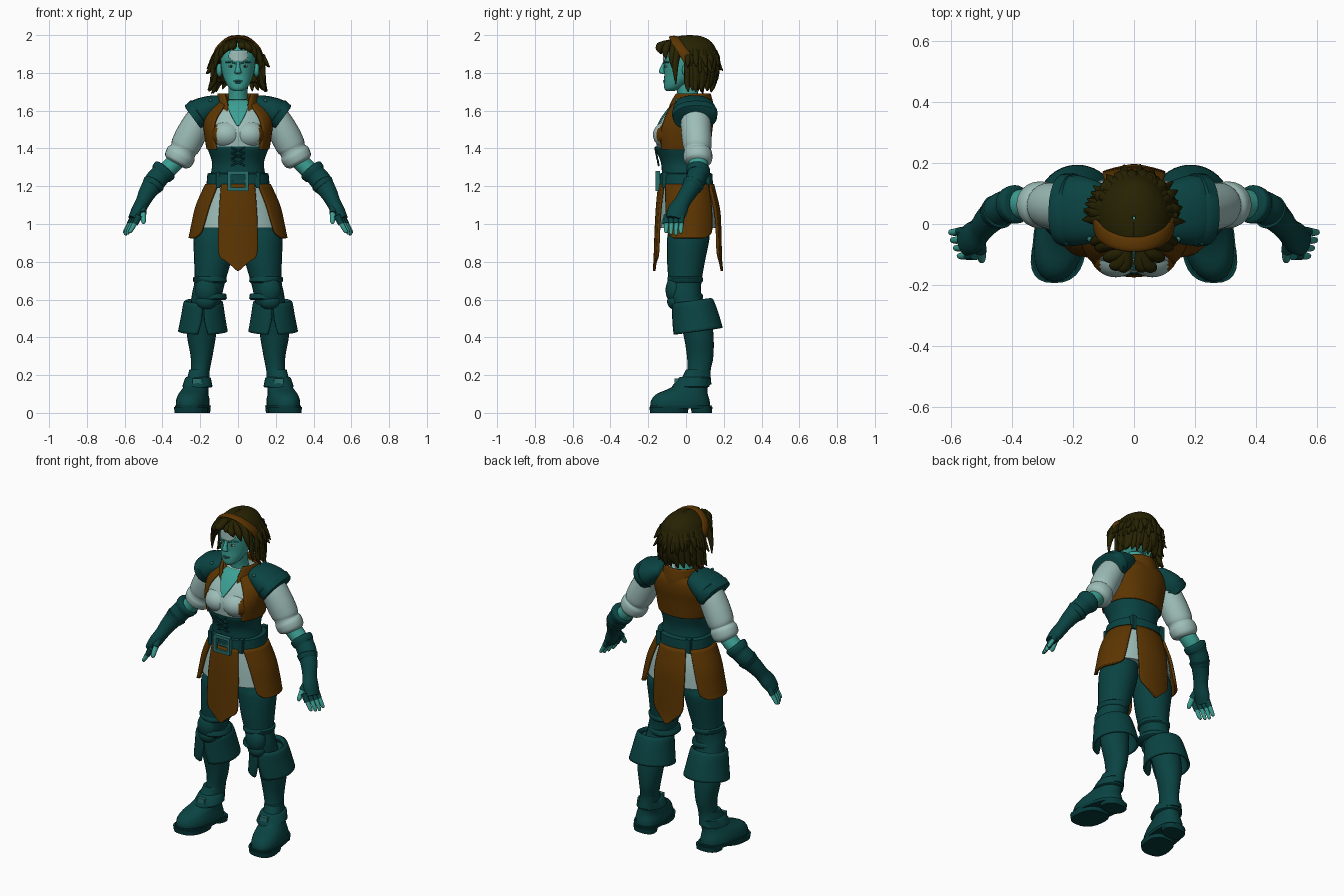
import bpy, bmesh, math, random
from mathutils import Vector, Matrix

random.seed(4)
COLOURS = {
    "dark_teal_leather": (0.003, 0.056, 0.055), "deep_teal_sole": (0.002, 0.042, 0.044),
    "teal_skin": (0.045, 0.35, 0.295), "pale_cloth": (0.34, 0.51, 0.48),
    "brown_cloth": (0.108, 0.036, 0.0005), "dark_hair": (0.020, 0.016, 0.0008),
    "teal_metal": (0.022, 0.16, 0.15)}
MATS = {}
for key, c in COLOURS.items():
    MATS[key] = bpy.data.materials.new(key)
    MATS[key].diffuse_color = (*c, 1)
LEATHER, SOLE, SKIN, CLOTH, BROWN, HAIR, METAL = COLOURS


def finish(name, bm, mats, mirror=False, thick=0, rule=None):
    bmesh.ops.recalc_face_normals(bm, faces=bm.faces)
    me = bpy.data.meshes.new(name)
    bm.to_mesh(me)
    bm.free()
    for m in mats:
        me.materials.append(MATS[m])
    for p in me.polygons:
        p.use_smooth = True
        if rule:
            p.material_index = rule(p.center)
    me.set_sharp_from_angle(angle=math.radians(45))
    ob = bpy.data.objects.new(name, me)
    bpy.context.collection.objects.link(ob)
    if thick:
        s = ob.modifiers.new("thickness", "SOLIDIFY")
        s.thickness, s.offset = thick, 0
    if mirror:
        ob.modifiers.new("mirror", "MIRROR")
    return ob


def smooth(rows, k):
    """Catmull-Rom through the rows."""
    out = []
    for i in range(len(rows) - 1):
        p = [rows[max(0, min(len(rows) - 1, i + d))] for d in (-1, 0, 1, 2)]
        for s in range(k):
            t = s / k
            out.append(tuple(0.5 * (2 * b + (c - a) * t + (2 * a - 5 * b + 4 * c - d) * t * t
                                    + (3 * b - a - 3 * c + d) * t ** 3) for a, b, c, d in zip(*p)))
    return out + [rows[-1]]


def spow(v, e):
    return math.copysign(abs(v) ** e, v)


def loft(name, mats, paths, n=24, k=4, follow=False, mirror=False, thick=0, e=1.0, rule=None, warp=None):
    """Rows are x, y, z, rx, ry and, for an open sheet, start and end angle from the front."""
    bm = bmesh.new()
    for path in paths:
        rows = smooth(path, k)
        sheet = len(rows[0]) == 7
        rings = []
        for i, r in enumerate(rows):
            c = Vector(r[:3])
            u, v = Vector((1, 0, 0)), Vector((0, 1, 0))
            if follow:
                t = (Vector(rows[min(i + 1, len(rows) - 1)][:3]) - Vector(rows[max(i - 1, 0)][:3])).normalized()
                v = (v - t * v.dot(t)).normalized()
                u = v.cross(t)
            ring = []
            for j in range(n):
                a = r[5] + (r[6] - r[5]) * j / (n - 1) if sheet else 2 * math.pi * j / n
                co = c + u * (r[3] * spow(math.sin(a), e)) - v * (r[4] * spow(math.cos(a), e))
                ring.append(bm.verts.new(warp(co) if warp else co))
            rings.append(ring)
        for lo, hi in zip(rings, rings[1:]):
            for j in range(n - 1 if sheet else n):
                m = (j + 1) % n
                bm.faces.new((lo[j], lo[m], hi[m], hi[j]))
        if not sheet:
            bm.faces.new(rings[0])
            bm.faces.new(rings[-1])
    return finish(name, bm, mats, mirror, thick, rule)


def ball(name, mat, items, mirror=False, rule=None, seg=24):
    bm = bmesh.new()
    for c, r in items:
        bmesh.ops.create_uvsphere(bm, u_segments=seg, v_segments=seg * 2 // 3, radius=1,
                                  matrix=Matrix.Translation(c) @ Matrix.Diagonal((*r, 1)))
    return finish(name, bm, mat, mirror, rule=rule)


def boxes(name, mat, items, mirror=False):
    bm = bmesh.new()
    for c, s in items:
        bmesh.ops.create_cube(bm, size=1, matrix=Matrix.Translation(c) @ Matrix.Diagonal((*s, 1)))
    return finish(name, bm, mat, mirror)


TAU = 2 * math.pi

# Shirt, vest and corset
torso = [(0, -.018, 1.395, .152, .136), (0, -.018, 1.42, .158, .138), (0, -.016, 1.49, .168, .142),
         (0, .005, 1.56, .172, .13), (0, .025, 1.62, .145, .105), (0, .03, 1.66, .08, .07)]
loft("shirt", [CLOTH], [torso], n=40, e=.88)
gaps = (.72, .74, .76, .62, .45, .5)
loft("vest", [BROWN], [[(x, y, z, a + .008, b + .008, g, TAU - g) for (x, y, z, a, b), g in zip(torso, gaps)]],
     n=48, e=.88, thick=.01)
ball("shirt_bust", [CLOTH, BROWN], [((.06, -.085, 1.472), (.088, .09, .076))], True,
     lambda c: int(c.x > .11), 48)
loft("open_neckline", [SKIN], [[(0, -.008, 1.52, .171, .141, -.02, .02), (0, .005, 1.56, .175, .134, -.13, .13),
     (0, .025, 1.62, .147, .109, -.34, .34), (0, .03, 1.655, .085, .075, -.7, .7)]], thick=.008, e=.88)
loft("collar", [BROWN], [[(0, .02, 1.57, .135, .122, .44, TAU - .44), (0, .022, 1.63, .112, .118, .5, TAU - .5),
     (0, .025, 1.69, .102, .1, .74, TAU - .74)]], n=32, thick=.012)
loft("corset", [LEATHER], [[(0, 0, 1.2, .16, .132), (0, -.008, 1.27, .143, .12), (0, -.012, 1.33, .138, .122),
     (0, -.018, 1.395, .16, .143), (0, -.018, 1.41, .162, .144)]], n=40, e=.9)
loft("corset_laces", [LEATHER], [[(-s * .035, -.143 - (z - 1.3) * .2, z, .005, .005),
     (s * .035, -.148 - (z - 1.3) * .2, z + .03, .005, .005)]
     for s in (-1, 1) for z in (1.31, 1.345, 1.375)], n=8, k=1, follow=True)

# Belt and buckle
loft("belt", [LEATHER], [[(0, 0, 1.195, .162, .135), (0, 0, 1.2, .168, .143), (0, 0, 1.265, .162, .14),
     (0, 0, 1.27, .155, .13)]], n=40, k=1, e=.92)
boxes("belt_buckle", [METAL], [((0, -.15, 1.185), (.11, .025, .018)), ((0, -.15, 1.272), (.11, .025, .018)),
      ((-.047, -.15, 1.228), (.018, .025, .09)), ((.047, -.15, 1.228), (.018, .025, .09)),
      ((.01, -.153, 1.228), (.08, .012, .012))])
boxes("belt_loops", [LEATHER], [((.105, -.112, 1.232), (.022, .03, .085)), ((.1, .112, 1.232), (.03, .03, .085))], True)

# Shirt tail and skirt panels
loft("shirt_tail", [CLOTH], [[(0, .005, 1.21, .157, .128), (0, .012, 1.1, .203, .142), (0, .012, .98, .226, .147)]],
     n=40, e=.93)
loft("front_skirt_panel", [BROWN], [[(0, 0, 1.21, .165, .141, -.55, .55), (0, 0, 1.1, .2, .152, -.5, .5),
     (0, 0, .98, .23, .159, -.46, .46), (0, 0, .84, .24, .164, -.43, .43), (0, 0, .8, .24, .166, -.25, .25),
     (0, 0, .752, .24, .168, -.015, .015)]], thick=.014)
loft("back_skirt_panel", [BROWN], [[(0, .01, 1.21, .165, .132, 2.6, TAU - 2.6), (0, .015, 1.08, .2, .158, 2.62, TAU - 2.62),
     (0, .015, .98, .225, .165, 2.68, TAU - 2.68), (0, .015, .85, .235, .168, 2.72, TAU - 2.72),
     (0, .015, .8, .235, .17, 2.9, TAU - 2.9), (0, .015, .752, .235, .175, 3.12, TAU - 3.12)]], thick=.014)
loft("side_skirt_panel", [BROWN], [[(0, .005, 1.21, .167, .14, .68, 2.45), (0, .012, 1.1, .216, .156, .75, 2.42),
     (0, .015, 1.0, .24, .165, .83, 2.36), (0, .015, .95, .25, .168, .9, 2.3), (0, .015, .925, .256, .168, 1.1, 2.05)]],
     thick=.014, mirror=True, e=.95)

# Trousers, knee pads and boots
loft("trouser_leg", [LEATHER], [[(.09, .02, 1.1, .085, .095), (.118, .015, .97, .1, .106), (.125, .012, .92, .11, .112),
     (.135, 0, .8, .097, .1), (.148, -.005, .7, .082, .088), (.165, -.005, .62, .08, .085), (.18, .03, .5, .075, .08)]],
     mirror=True)
ball("knee_pad", [LEATHER], [((.165, -.06, .65), (.062, .048, .075)), ((.168, -.055, .59), (.055, .045, .045))], True)
loft("knee_strap", [LEATHER], [[(.148, -.005, z - .018, .08, .086), (.148, -.005, z - .01, .089, .094),
     (.15, -.005, z + .01, .089, .094), (.148, -.005, z + .018, .08, .088)] for z in (.705, .615)], k=1, mirror=True)
loft("boot_shaft", [LEATHER], [[(.183, .035, .57, .085, .09), (.193, .065, .42, .078, .08), (.193, .075, .3, .058, .07),
     (.2, .068, .22, .05, .062), (.21, .06, .15, .06, .075)]], mirror=True)
loft("boot_cuff", [LEATHER], [[(.183, .033, .575, .085, .09, .03, TAU - .03), (.184, .035, .587, .097, .102, .04, TAU - .04),
     (.185, .05, .51, .11, .116, .06, TAU - .06), (.186, .063, .43, .125, .125, .22, TAU - .22)]],
     n=36, thick=.014, mirror=True, warp=lambda co: Vector((co.x, co.y, co.z + .14 * (co.y - .05))))


def splay(co):
    return Vector((co.x - .14 * co.y, co.y, co.z))


loft("boot_foot", [LEATHER], [[(.235, -.03, .03, .085, .158), (.235, -.03, .065, .085, .155), (.233, -.02, .1, .076, .135),
     (.226, .015, .132, .066, .098), (.22, .045, .17, .058, .078), (.212, .062, .23, .053, .062)]],
     e=.88, mirror=True, warp=splay)
loft("boot_sole", [SOLE], [[(.235, -.09, 0, .085, .1), (.235, -.09, .03, .089, .104)],
     [(.23, .083, 0, .07, .054), (.23, .083, .03, .073, .057)],
     [(.235, -.027, .022, .088, .162), (.235, -.027, .04, .09, .164)]],
     k=1, e=.8, mirror=True, warp=splay)
loft("ankle_strap", [LEATHER], [[(.215, .02, .135, .073, .095), (.215, .025, .14, .08, .1), (.212, .045, .185, .068, .084),
     (.212, .045, .19, .06, .078)]], k=1, mirror=True)
boxes("ankle_buckle", [METAL], [((.215, -.05, .165), (.05, .02, .035))], True)

# Arms: sleeve, elbow, glove and fingers
loft("sleeve", [CLOTH], [[(.16, .045, 1.6, .055, .06), (.2, .05, 1.56, .072, .078), (.245, .055, 1.48, .08, .08),
     (.278, .06, 1.415, .078, .076), (.29, .06, 1.39, .07, .07), (.302, .062, 1.368, .08, .077),
     (.32, .065, 1.335, .075, .073), (.328, .065, 1.32, .055, .055)]], follow=True, mirror=True)
loft("elbow", [SKIN], [[(.31, .062, 1.355, .05, .05), (.355, .066, 1.305, .047, .05), (.41, .06, 1.255, .045, .045)]],
     follow=True, mirror=True)
loft("glove", [LEATHER], [[(.38, .066, 1.295, .052, .05), (.386, .065, 1.288, .066, .063), (.405, .062, 1.266, .063, .06),
     (.412, .06, 1.258, .056, .054), (.44, .047, 1.225, .056, .053), (.48, .01, 1.165, .046, .046),
     (.505, -.02, 1.115, .038, .043), (.53, -.045, 1.07, .036, .053), (.555, -.06, 1.025, .028, .045)]],
     follow=True, mirror=True)
loft("glove_strap", [LEATHER], [[(x, y, z, .05, .05), (x + .004, y - .003, z - .006, .06, .058),
     (x + .018, y - .014, z - .026, .053, .051), (x + .02, y - .016, z - .03, .04, .04)]
     for x, y, z in ((.442, .043, 1.22),)], k=1, follow=True, mirror=True)
knuckles = [((-.026, -.014, -.004, .002)[i], -.102 + .026 * i, (.012, .004, 0, .01)[i]) for i in range(4)]
loft("finger_gloves", [LEATHER], [[(.548 + x, y, 1.045, .018, .017), (.572 + x, y - .002, 1.0, .016, .015)]
     for x, y, d in knuckles]
     + [[(.51, -.045, 1.1, .022, .022), (.502, -.09, 1.055, .019, .019)]], n=12, follow=True, mirror=True)
loft("fingers", [SKIN], [[(.568 + x, y, 1.01, .013, .013), (.588 + x, y - .003, .975, .012, .012),
     (.6 + x, y - .003, .945 + d, .009, .009), (.602 + x, y - .003, .94 + d, .003, .003)] for x, y, d in knuckles]
     + [[(.502, -.083, 1.06, .015, .015), (.5, -.115, 1.015, .013, .013), (.5, -.122, 1.0, .004, .004)]],
     n=12, follow=True, mirror=True)

# Shoulder pads with raised rim and rivets
loft("shoulder_pad", [LEATHER], [[(.09, .04, 1.645, .03, .06), (.105, .04, 1.64, .045, .09), (.15, .042, 1.618, .063, .108),
     (.195, .045, 1.592, .076, .116), (.23, .047, 1.568, .07, .11)]], follow=True, mirror=True, e=.9)
loft("shoulder_pad_rim", [LEATHER], [[(.202, .046, 1.587, .074, .112), (.204, .046, 1.586, .083, .121),
     (.234, .048, 1.564, .079, .117), (.238, .048, 1.561, .066, .106)]], k=1, follow=True, mirror=True, e=.9)
ball("shoulder_rivets", [METAL], [((.222, -.058, 1.605), (.009,) * 3), ((.145, -.05, 1.655), (.009,) * 3),
     ((.222, .15, 1.605), (.009,) * 3)], True)

# Neck, head and face
loft("neck", [SKIN], [[(0, .028, 1.6, .075, .065), (0, .015, 1.66, .052, .055), (0, .0, 1.75, .05, .058)]])
loft("head", [SKIN], [[(0, -.085, 1.703, .02, .02), (0, -.07, 1.718, .045, .045), (0, -.045, 1.75, .066, .072),
     (0, -.02, 1.79, .082, .095), (0, -.012, 1.84, .09, .106), (0, -.008, 1.9, .09, .108), (0, 0, 1.96, .06, .07)]], n=32)
loft("nose", [SKIN], [[(0, -.112, 1.86, .008, .008), (0, -.126, 1.825, .012, .012), (0, -.127, 1.803, .018, .015),
     (0, -.115, 1.793, .012, .01)]], n=12)
ball("ears", [SKIN], [((.098, .005, 1.815), (.016, .026, .036))], True)
ball("lips", [METAL], [((0, -.113, 1.757), (.024, .009, .005)), ((0, -.111, 1.748), (.02, .009, .005))])
ball("eyes", [CLOTH], [((.037, -.106, 1.835), (.015, .009, .006))], True)
ball("pupils", [HAIR], [((.036, -.112, 1.835), (.006, .005, .006))], True)
loft("eyebrows", [METAL], [[(.014, -.117, 1.85, .004, .004), (.04, -.111, 1.858, .005, .005), (.065, -.09, 1.856, .003, .003)]],
     n=8, follow=True, mirror=True)
loft("forehead_paint", [CLOTH], [[(0, -.01, 1.862, .092, .11, -.25, .3), (0, -.008, 1.885, .092, .111, -.55, .6),
     (0, -.008, 1.918, .09, .11, -.45, .55)]], thick=.005)

# Hair cap, loose locks, fringe and headband
cap = [(1.75, .1, .11, 1.8), (1.8, .114, .132, 1.7), (1.87, .12, .143, 1.35), (1.93, .106, .13, .6),
       (1.965, .08, .105, .02), (1.988, .045, .06, .01), (1.994, .004, .005, .01)]
loft("hair_cap", [HAIR], [[(0, .02, z, a, b, g, TAU - g) for z, a, b, g in cap]], n=40, thick=.012)
locks = []
for i in range(54):
    layer = i % 2
    a = 1.5 + (TAU - 3.0) * i / 53 + random.uniform(-.07, .07)
    s, c, w = math.sin(a), -math.cos(a), random.uniform(.015, .024)
    out = random.uniform(.9, 1.12)
    if layer:   # short upper tufts flicking outwards
        drop = random.uniform(1.79, 1.84)
        tip = (.152 * s * out, .02 + .158 * c * out, drop, .003, .003)
    else:
        drop = random.uniform(1.69, 1.75)
        tip = (.148 * s * out, .025 + .115 * c * out, drop, .003, .003)
    r = 1 if layer else .9
    locks.append([(.085 * s, .02 + .105 * c, 1.945, .012, .012), (.118 * s, .02 + .135 * c, 1.885, w, w),
                  (.13 * s, .02 + .142 * c * r, drop + .05, w, w), tip])
loft("hair_locks", [HAIR], locks, n=8, k=3, follow=True)
fringe = []
for s, reach, low in ((1, .03, 1.925), (1, .06, 1.905), (1, .085, 1.875), (1, .112, 1.82), (1, .125, 1.74),
                      (-1, .04, 1.92), (-1, .065, 1.9), (-1, .085, 1.87), (-1, .11, 1.82), (-1, .125, 1.75)):
    front = -.142 + max(0, reach - .06) * 1.3
    fringe.append([(s * .02, -.075, 1.965, .014, .014), (s * reach * .65, front + .012, 1.945, .021, .021),
                   (s * reach, front, (low + 1.95) / 2, .018, .018), (s * reach * 1.12, front + .004, low, .003, .003)])
loft("hair_fringe", [HAIR], fringe, n=10, follow=True)
band = [math.pi * i / 12 for i in range(13)]
loft("headband", [BROWN], [[(.128 * math.cos(t), .01 - .075 * math.sin(t), 1.87 + .119 * math.sin(t), .008, .026)
     for t in band]], n=12, k=2, follow=True)
